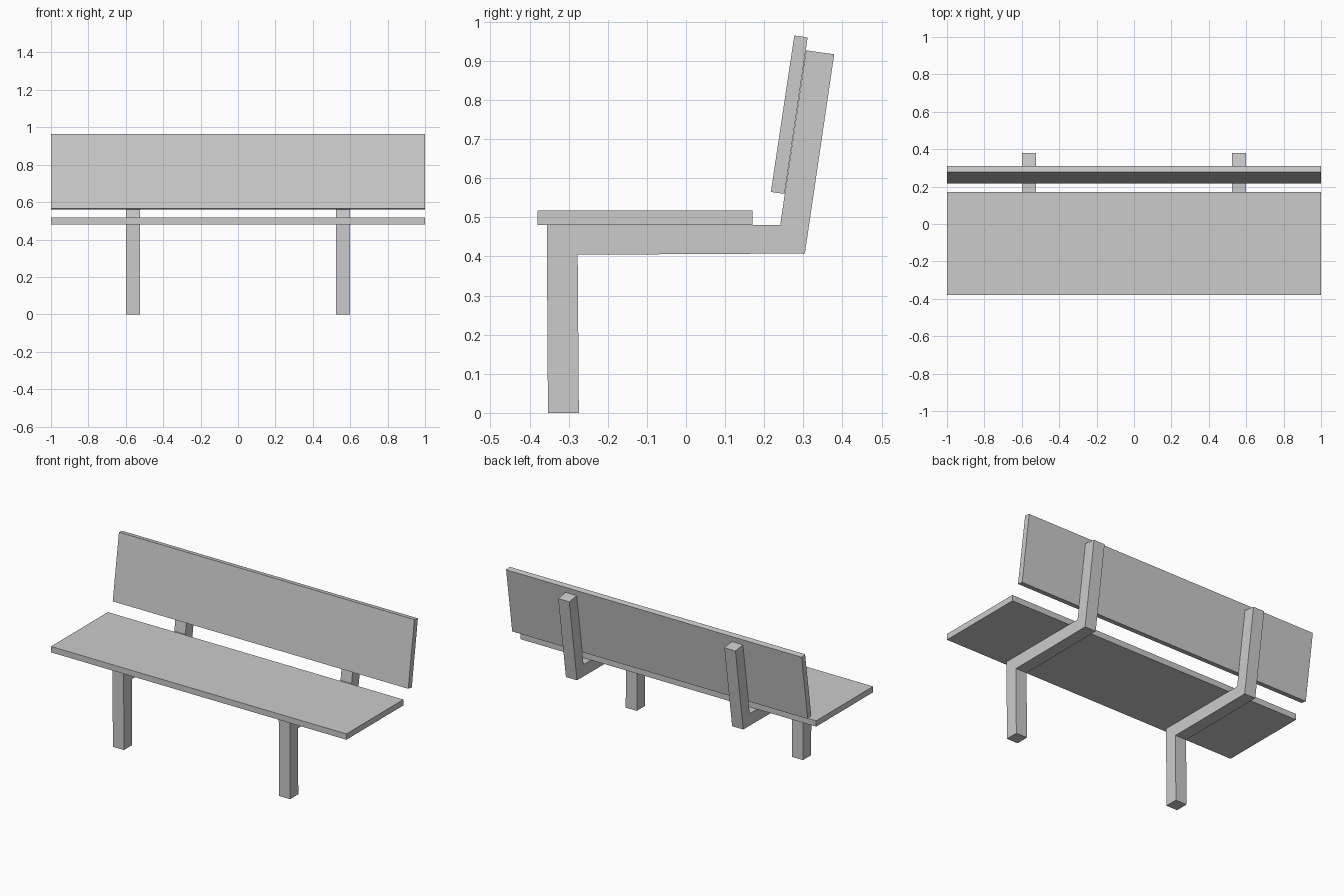
import bpy, bmesh

if "Cube" in bpy.data.objects:
    bpy.data.objects.remove(bpy.data.objects["Cube"])


def prism(name, profile, x0, x1):
    """Extrude a (y, z) profile along x from x0 to x1."""
    bm = bmesh.new()
    face = bm.faces.new([bm.verts.new((x0, y, z)) for y, z in profile])
    ext = bmesh.ops.extrude_face_region(bm, geom=[face])
    moved = [g for g in ext["geom"] if isinstance(g, bmesh.types.BMVert)]
    bmesh.ops.translate(bm, verts=moved, vec=(x1 - x0, 0, 0))
    bmesh.ops.recalc_face_normals(bm, faces=bm.faces)
    mesh = bpy.data.meshes.new(name)
    bm.to_mesh(mesh)
    bm.free()
    obj = bpy.data.objects.new(name, mesh)
    bpy.context.collection.objects.link(obj)
    return obj


# Seat plank
prism("seat", [(-0.38, 0.481), (0.17, 0.481), (0.17, 0.517), (-0.38, 0.517)], -1, 1)

# Leaning backrest plank, resting against the posts
prism("backrest", [(0.217, 0.565), (0.252, 0.56), (0.311, 0.96), (0.277, 0.965)], -1, 1)

# Support frame: front leg, seat beam and leaning back post in one bent piece
frame = prism("support_frames", [
    (-0.353, 0), (-0.274, 0), (-0.277, 0.405), (0.045, 0.406), (0.304, 0.408),
    (0.379, 0.917), (0.307, 0.927), (0.241, 0.481), (-0.356, 0.481)], 0.525, 0.6)
frame.modifiers.new("mirror", 'MIRROR').use_axis = (True, False, False)
